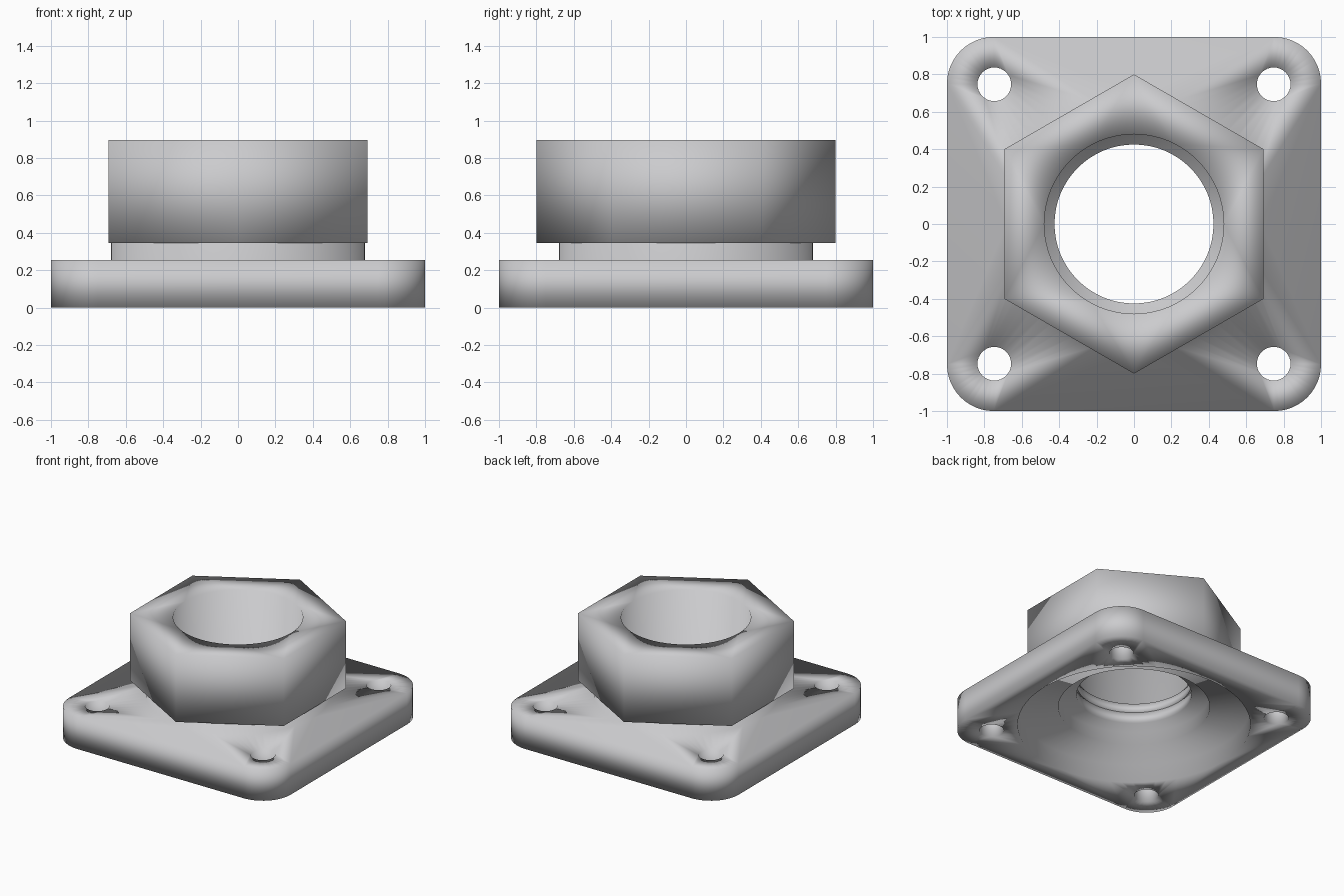
import bpy, bmesh, math

if "Cube" in bpy.data.objects:
    bpy.data.objects.remove(bpy.data.objects["Cube"])

SEG = 64
HOLE = 0.747          # bolt hole offset from the centre

metal = bpy.data.materials.new("light_grey_metal")
metal.diffuse_color = (0.6, 0.6, 0.615, 1)
metal.use_nodes = True
metal.node_tree.nodes["Principled BSDF"].inputs["Base Color"].default_value = metal.diffuse_color


def circle(r, cx=0, cy=0, n=SEG, start=0.0):
    return [(cx + r * math.cos(start + 2 * math.pi * i / n),
             cy + r * math.sin(start + 2 * math.pi * i / n)) for i in range(n)]


def rounded_square(half, r, n=12):
    pts = []
    for k, (sx, sy) in enumerate([(1, 1), (-1, 1), (-1, -1), (1, -1)]):
        for i in range(n + 1):
            a = math.pi / 2 * (k + i / n)
            pts.append((sx * (half - r) + r * math.cos(a),
                        sy * (half - r) + r * math.sin(a)))
    return pts


def ring(bm, pts, z):
    return [bm.verts.new((x, y, z)) for x, y in pts]


def wall(bm, a, b):
    n = len(a)
    for i in range(n):
        j = (i + 1) % n
        bm.faces.new((a[i], a[j], b[j], b[i]))


def lathe(bm, profile):
    """Chain of circular rings; returns the first and last ring."""
    rings = [ring(bm, circle(r), z) for r, z in profile]
    for a, b in zip(rings, rings[1:]):
        wall(bm, a, b)
    return rings[0], rings[-1]


def cap(bm, loops):
    """Fill a flat area bounded by an outer loop and hole loops."""
    edges = []
    for vs in loops:
        for i, v in enumerate(vs):
            w = vs[(i + 1) % len(vs)]
            edges.append(bm.edges.get((v, w)) or bm.edges.new((v, w)))
    bmesh.ops.triangle_fill(bm, use_beauty=True, use_dissolve=False,
                            edges=edges, normal=(0, 0, 1))


def finish(bm, name):
    bmesh.ops.recalc_face_normals(bm, faces=bm.faces[:])
    for f in bm.faces:
        f.smooth = True
    me = bpy.data.meshes.new(name)
    bm.to_mesh(me)
    bm.free()
    me.materials.append(metal)
    ob = bpy.data.objects.new(name, me)
    bpy.context.collection.objects.link(ob)


# Square flange: bolt holes, stepped recess below, round neck above
bm = bmesh.new()
low, high = [], []
outlines = [rounded_square(1.0, 0.25)]
outlines += [circle(0.09, sx * HOLE, sy * HOLE, 32) for sx in (-1, 1) for sy in (-1, 1)]
for pts in outlines:
    a, b = ring(bm, pts, 0), ring(bm, pts, 0.255)
    wall(bm, a, b)
    low.append(a)
    high.append(b)
recess, neck = lathe(bm, [(0.86, 0), (0.86, 0.15), (0.56, 0.15), (0.56, 0.255),
                          (0.425, 0.255), (0.425, 0.345), (0.68, 0.345), (0.68, 0.255)])
cap(bm, low + [recess])
cap(bm, high + [neck])
finish(bm, "flange_plate")

# Hexagonal nut with a stepped bore
bm = bmesh.new()
hexagon = circle(0.8, n=6, start=math.pi / 2)
bottom, top = ring(bm, hexagon, 0.345), ring(bm, hexagon, 0.895)
wall(bm, bottom, top)
bore_low, bore_top = lathe(bm, [(0.425, 0.345), (0.425, 0.42), (0.48, 0.42), (0.48, 0.895)])
cap(bm, [bottom, bore_low])
cap(bm, [top, bore_top])
finish(bm, "hex_nut")
